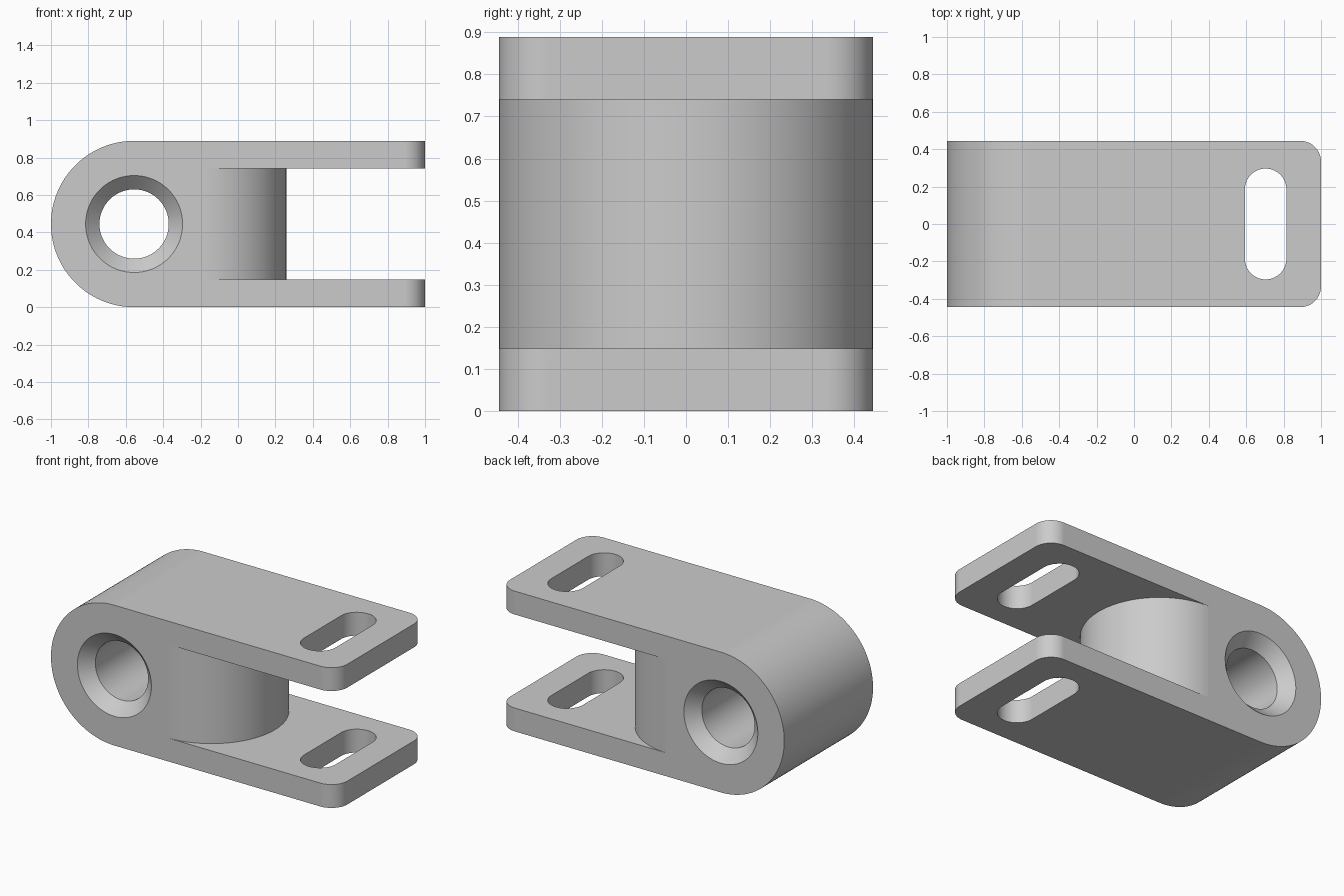
import bpy, bmesh
from math import sin, cos, radians, pi
from mathutils import Matrix, Vector

cube = bpy.data.objects.get("Cube")
if cube:
    bpy.data.objects.remove(cube, do_unlink=True)

U = 2 / 27            # one design unit
R = 6 * U             # half width and half height
PIVOT_X = -1 + R      # axis of the cross hole
HUB_X = -1 + 11 * U   # axis of the rounded hub
WALL = 2 * U          # fork plate thickness

grey = bpy.data.materials.new("plain grey")
grey.use_nodes = True
grey.diffuse_color = (0.6, 0.6, 0.6, 1)
grey.node_tree.nodes["Principled BSDF"].inputs["Base Color"].default_value = (0.6, 0.6, 0.6, 1)


def arc(cx, cy, r, start, end, steps):
    angles = [radians(start + (end - start) * i / steps) for i in range(steps + 1)]
    return [(cx + r * cos(a), cy + r * sin(a)) for a in angles]


def finish(name, bm):
    bmesh.ops.recalc_face_normals(bm, faces=bm.faces)
    mesh = bpy.data.meshes.new(name)
    bm.to_mesh(mesh)
    bm.free()
    mesh.materials.append(grey)
    obj = bpy.data.objects.new(name, mesh)
    bpy.context.collection.objects.link(obj)
    return obj


def prism(name, outline, low, high, sideways=False):
    """Extrude an outline along z, or along y when sideways."""
    bm = bmesh.new()
    place = (lambda a, b: (a, low, b)) if sideways else (lambda a, b: (a, b, low))
    face = bm.faces.new([bm.verts.new(place(a, b)) for a, b in outline])
    grown = bmesh.ops.extrude_face_region(bm, geom=[face])
    step = Vector((0, high - low, 0) if sideways else (0, 0, high - low))
    bmesh.ops.translate(bm, vec=step, verts=[v for v in grown["geom"] if isinstance(v, bmesh.types.BMVert)])
    return finish(name, bm)


def lathe_y(name, profile, x, z, steps=96):
    """Closed solid of rings (radius, y) about an axis along y."""
    bm = bmesh.new()
    rings = [[bm.verts.new((x + r * cos(2 * pi * i / steps), y, z + r * sin(2 * pi * i / steps)))
              for i in range(steps)] for r, y in profile]
    for a, b in zip(rings, rings[1:]):
        for i in range(steps):
            j = (i + 1) % steps
            bm.faces.new((a[i], a[j], b[j], b[i]))
    bm.faces.new(rings[0])
    bm.faces.new(rings[-1])
    return finish(name, bm)


def combine(target, tool, operation):
    mod = target.modifiers.new(tool.name, 'BOOLEAN')
    mod.object, mod.operation, mod.solver = tool, operation, 'EXACT'
    bpy.context.view_layer.objects.active = target
    bpy.ops.object.modifier_apply(modifier=mod.name)
    bpy.data.objects.remove(tool, do_unlink=True)


# Body with one fully rounded end
side = arc(PIVOT_X, R, R, 90, 270, 64) + [(1, 0), (1, 2 * R)]
body = prism("clevis_body", side, -R, R, sideways=True)

# Rounded vertical corners at the fork tips
c = 1.5 * U
plan = [(-1.2, R + 0.1), (-1.2, -R - 0.1), (0.5, -R - 0.1), (0.5, -R)]
plan = [(-1.2, R), (-1.2, -R)] + arc(1 - c, -R + c, c, -90, 0, 16) + arc(1 - c, R - c, c, 0, 90, 16)
combine(body, prism("tip_corners", plan, -0.1, 1), 'INTERSECT')

# Fork gap that leaves a rounded hub
hub = arc(HUB_X, 0, R, -88, 88, 72)
gap = [(1.2, -0.6), (hub[0][0], -0.6)] + hub + [(hub[-1][0], 0.6), (1.2, 0.6)]
combine(body, prism("fork_gap", gap, WALL, 2 * R - WALL), 'DIFFERENCE')

# Slots through both fork plates
slot_x = 1 - 4 * U
slot = arc(slot_x, 2.5 * U, c, 0, 180, 28) + arc(slot_x, -2.5 * U, c, 180, 360, 28)
combine(body, prism("plate_slots", slot, -0.1, 1), 'DIFFERENCE')

# Cross hole with a chamfer at both mouths
bore, mouth, over = 2.5 * U, 3.5 * U, 0.1
half = [(mouth + over, -R - over), (bore, -R + U)]
hole = half + [(r, -y) for r, y in reversed(half)]
combine(body, lathe_y("cross_hole", hole, PIVOT_X, R), 'DIFFERENCE')

# Smooth curves, crisp edges, flat faces kept flat
bpy.ops.object.select_all(action='DESELECT')
body.select_set(True)
bpy.context.view_layer.objects.active = body
bpy.ops.object.shade_smooth_by_angle(angle=radians(30))
weighted = body.modifiers.new("flat_faces", 'WEIGHTED_NORMAL')
weighted.keep_sharp = True
